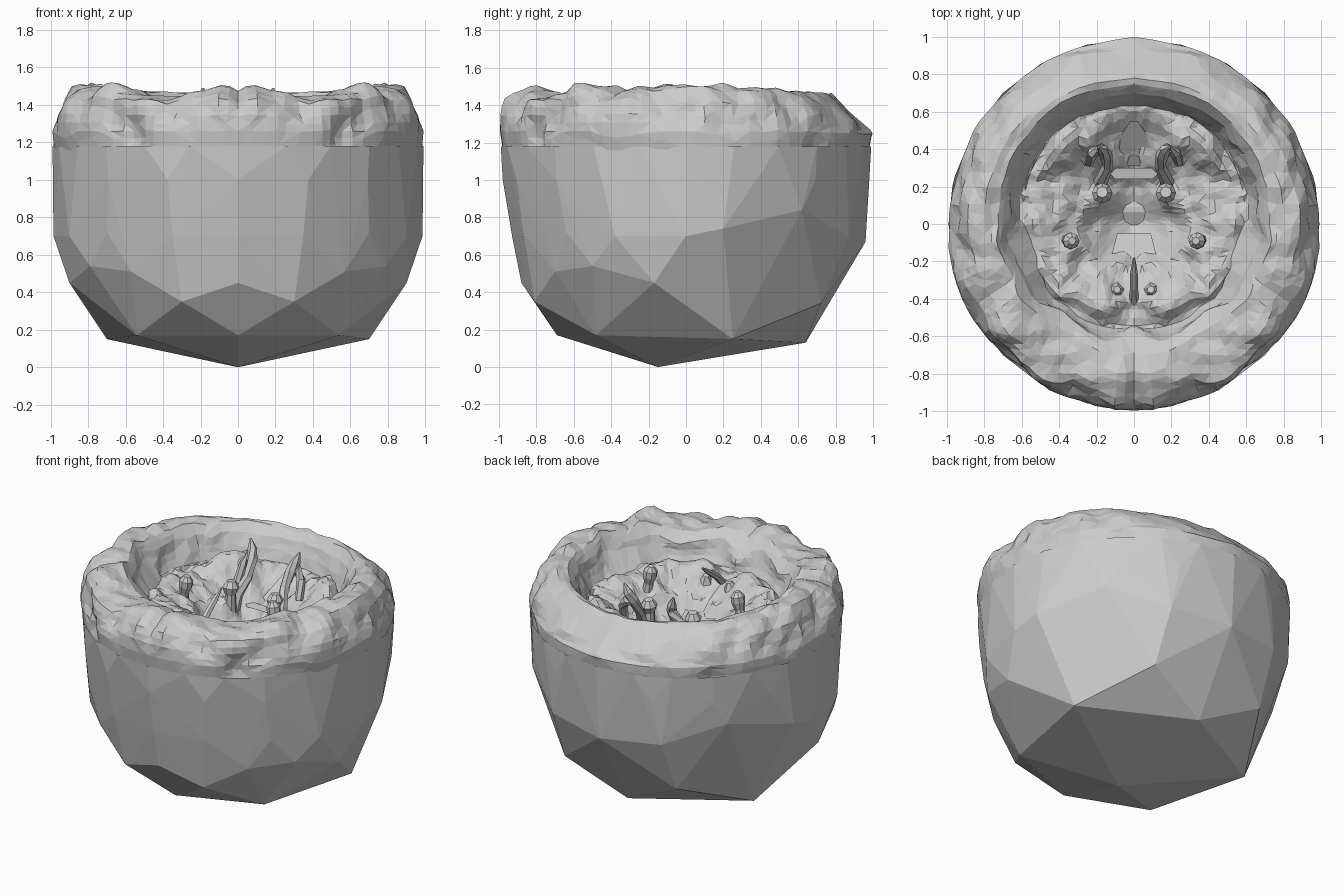
import bpy, bmesh, math
from mathutils import Vector, noise

if "Cube" in bpy.data.objects:
    bpy.data.objects.remove(bpy.data.objects["Cube"])


def finish(bm, name):
    bmesh.ops.recalc_face_normals(bm, faces=bm.faces)
    me = bpy.data.meshes.new(name)
    bm.to_mesh(me)
    bm.free()
    ob = bpy.data.objects.new(name, me)
    bpy.context.collection.objects.link(ob)
    return ob


def bell(d, w):
    return math.exp(-(d / w) ** 2)


# Faceted lower bowl: hull of half the corner points, mirrored, open on top
half = [(0, -.15, 0), (0, -.69, .17), (.54, -.48, .17), (.70, .25, .15), (0, .64, .13),
        (.30, -.81, .35), (0, -.88, .45), (.90, -.17, .45), (.57, -.70, .51),
        (.79, -.50, .54), (.43, .72, .34), (.985, 0, .70), (.97, .20, .74),
        (.35, -.87, .71), (0, -.93, .70), (.70, -.64, .72), (.90, -.38, .70),
        (0, .96, .67), (.75, .62, .84), (.42, .87, .70)]
bm = bmesh.new()
for x, y, z in half:
    for s in ((1, -1) if x else (1,)):
        bm.verts.new((s * x, y, z))
for n, r, z in ((16, .98, 1.0), (24, .99, 1.18)):
    for i in range(n):
        a = 2 * math.pi * i / n
        bm.verts.new((r * math.cos(a), r * math.sin(a), z))
bmesh.ops.convex_hull(bm, input=bm.verts[:])
top = [f for f in bm.faces if f.calc_center_median().z > 1.17]
bmesh.ops.delete(bm, geom=top, context='FACES')
loose = [v for v in bm.verts if not v.link_faces]
bmesh.ops.delete(bm, geom=loose, context='VERTS')
finish(bm, "lower_bowl")

# Lumpy rim rolling over into the sunken floor
# profile: (distance from the middle, height)
OUTER = [(.955, 1.06), (.972, 1.12), (.985, 1.19), (.995, 1.26), (.975, 1.34), (.94, 1.41),
         (.88, 1.46), (.81, 1.485), (.74, 1.46), (.68, 1.40), (.645, 1.33), (.62, 1.26)]
INNER = [(.98, 1.25), (.90, 1.26), (.78, 1.23), (.66, 1.19), (.52, 1.15),
         (.38, 1.09), (.24, 1.02), (.10, .99)]
N = 120
# floor mounds: x, y, width, height
MOUNDS = [(.33, .45, .13, .09), (.45, .05, .15, .04), (.30, -.14, .12, .05),
          (.16, -.37, .11, .11), (.18, .13, .08, .10), (.40, -.33, .10, .04)]


def rim_point(a, u, z, inside):
    c, s = math.cos(a), math.sin(a)
    back, front = max(0, s) ** 3, max(0, -s) ** 3
    if inside:
        x, y = .605 * u * c, .055 + .61 * u * s
        z += sum(h * bell(math.hypot(abs(x) - mx, y - my), w) for mx, my, w, h in MOUNDS)
        z -= .07 * bell(x, .12) * bell(y - .33, .2) + .05 * bell(x, .15) * bell(y, .1)
        q = Vector((abs(x) * 7, y * 7, 3))
        z += (.05 * noise.noise(q) + .03 * noise.noise(q * 2.2)) * min(1, 3 * u)
        return x, y, z
    # inner edge follows the oval, outer edge the circle
    k = max(0, min(1, (.95 - u) / .33))
    x, y = u * c * (1 - .03 * k), u * s + k * (.055 - .02 * s - .02 * back)
    ax = abs(x)
    calm = 1 - .5 * back
    mid = bell(z - 1.36, .13) * calm
    # broad puffs plus finer roughness
    p = Vector((ax * 4.2, y * 4.2 + 7, z * 3.5))
    n1 = noise.noise(p)
    n2 = noise.noise(p * 2.3)
    push = (.06 * n1 + .028 * n2) * mid
    # recesses at the front corners and lower creases on the flanks
    if y < 0:
        push -= .05 * bell(ax - .56, .06) * bell(z - 1.24, .08)
    push -= .03 * bell(y - .70, .05) * bell(z - 1.17, .08)
    push += .012 * bell(ax - .33, .2) * bell(z - 1.3, .1) * front
    x, y = x + push * c, y + push * s
    # crest variation, corner peaks, brow crease in front, slope at the back
    crest = max(0, min(1, (z - 1.25) / .2)) * calm
    z += crest * (.05 * n1 + .03 * n2 + .025 * bell(ax - .75, .2))
    z -= .03 * front * bell(u - .80, .04)
    if u > .76:
        z = z * (1 - back) + back * min(z, 1.48 - (u - .76) * 1.0)
    r = math.hypot(x, y)
    if r > .98:
        f = (.98 + min(.02, (r - .98) * .8)) / r
        x, y = x * f, y * f
    return x, y, z


def refine(pts):
    out = []
    for a, b in zip(pts, pts[1:]):
        out += [a, ((a[0] + b[0]) / 2, (a[1] + b[1]) / 2)]
    return out + [pts[-1]]


bm = bmesh.new()
rows = []
for u, z, inside in [(*p, False) for p in refine(OUTER)] + [(*p, True) for p in refine(INNER)]:
    rows.append([bm.verts.new(rim_point(2 * math.pi * i / N + math.pi / 2, u, z, inside))
                 for i in range(N)])
for lo, hi in zip(rows, rows[1:]):
    for i in range(N):
        j = (i + 1) % N
        bm.faces.new((lo[i], lo[j], hi[j], hi[i]))
bm.faces.new(rows[-1])
bmesh.ops.triangulate(bm, faces=bm.faces[:])
rim = finish(bm, "lumpy_rim_and_floor")
dec = rim.modifiers.new("uneven_facets", 'DECIMATE')
dec.ratio = .45
dec.use_symmetry = True


# Tapered stalks growing from the floor
def stalk(name, path, radii, mirror=True, sides=6):
    bm = bmesh.new()
    for sx in ((1, -1) if mirror else (1,)):
        pts = [Vector((sx * x, y, z)) for x, y, z in path]
        rings = []
        for i, (p, r) in enumerate(zip(pts, radii)):
            d = pts[min(i + 1, len(pts) - 1)] - pts[max(i - 1, 0)]
            q = d.to_track_quat('Z', 'Y')
            rings.append([bm.verts.new(p + q @ Vector((r * math.cos(t), r * math.sin(t), 0)))
                          for t in (2 * math.pi * k / sides for k in range(sides))])
        for a, b in zip(rings, rings[1:]):
            for k in range(sides):
                m = (k + 1) % sides
                bm.faces.new((a[k], a[m], b[m], b[k]))
        bm.faces.new(rings[0])
        bm.faces.new(rings[-1])
    return finish(bm, name)


stalk("rear_horns", [(.19, .19, 1.02), (.17, .24, 1.17), (.14, .31, 1.27), (.15, .37, 1.37),
                     (.17, .40, 1.43), (.19, .41, 1.49)],
      [.05, .035, .03, .035, .03, .006])
stalk("horn_side_hooks", [(.15, .36, 1.36), (.18, .40, 1.37), (.22, .38, 1.32), (.24, .33, 1.20)],
      [.03, .035, .03, .025])
stalk("side_bulbs", [(.38, -.09, 1.08), (.35, -.09, 1.26), (.34, -.09, 1.31), (.335, -.09, 1.35),
                     (.33, -.09, 1.38)],
      [.05, .03, .045, .045, .02], sides=8)
stalk("centre_knobs", [(.17, .16, 1.02), (.17, .16, 1.20), (.17, .165, 1.25), (.17, .17, 1.29)],
      [.04, .035, .055, .03], sides=8)
stalk("front_tendril", [(0, -.50, 1.10), (0, -.42, 1.22), (0, -.34, 1.30), (0, -.26, 1.36),
                        (0, -.18, 1.42)],
      [.03, .026, .022, .02, .006], mirror=False)
stalk("front_buds", [(.10, -.36, 1.12), (.10, -.36, 1.23), (.09, -.35, 1.28)], [.05, .05, .02])


# Small flat plates in the central pit
def plate(name, outline):
    bm = bmesh.new()
    ring = outline + [(-x, y, z) for x, y, z in reversed(outline)]
    bm.faces.new([bm.verts.new(p) for p in ring])
    return finish(bm, name)


plate("front_plate", [(.07, -.24, 1.12), (.12, -.17, 1.11), (.09, -.05, 1.07)])
plate("rear_plate", [(.10, .24, 1.10), (.13, .27, 1.10), (.09, .30, 1.11)])
plate("pit_wedge", [(.10, .31, 1.06), (.09, .44, 1.12), (.02, .55, 1.25)])
